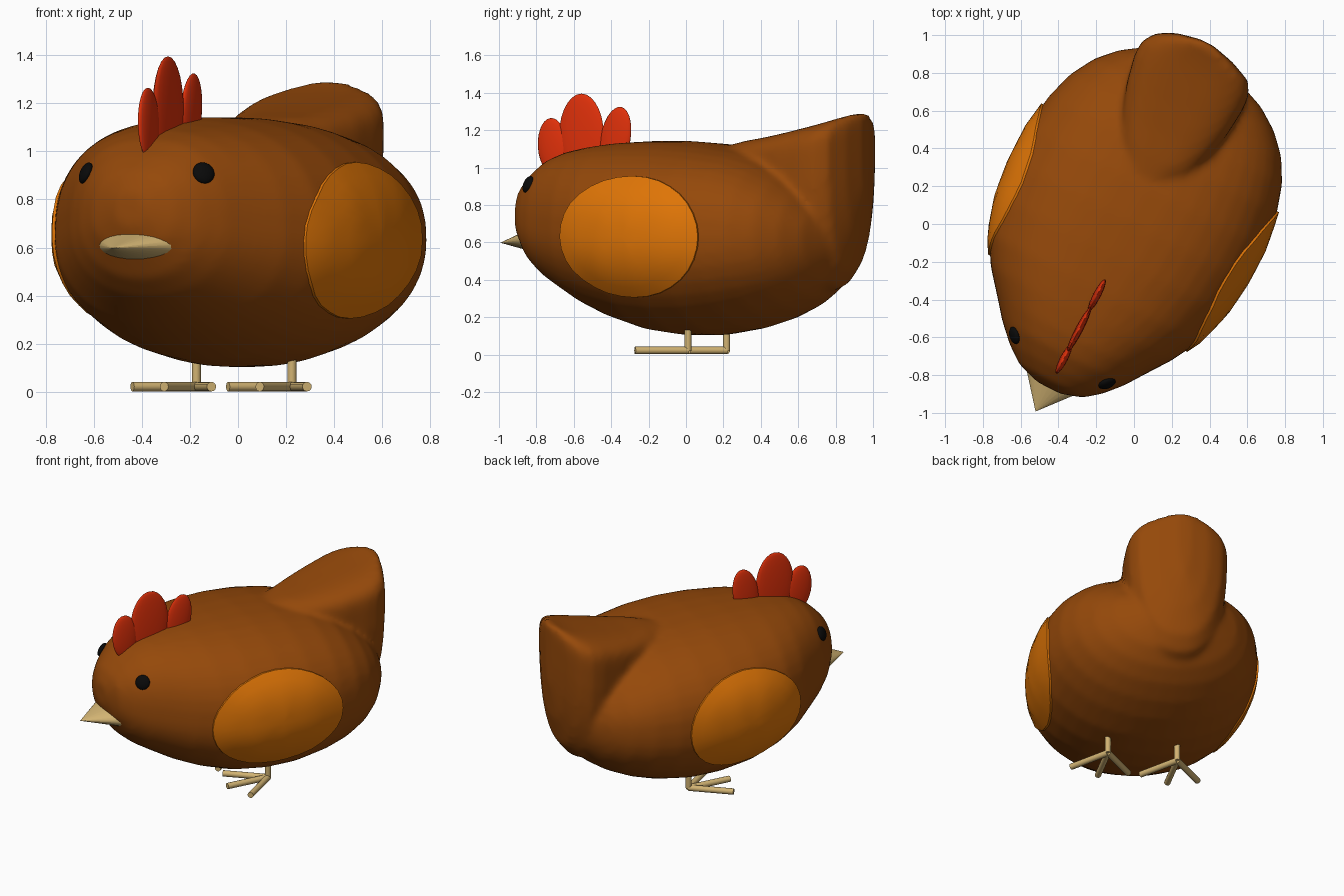
import bpy, bmesh, math
from mathutils import Matrix, Vector

if "Cube" in bpy.data.objects:
    bpy.data.objects.remove(bpy.data.objects["Cube"])

# The bird is modelled facing -y, then turned about z
TURN = Matrix.Rotation(math.radians(-27.5), 4, 'Z')
CX = -0.033


def material(name, rgb):
    m = bpy.data.materials.new(name)
    m.diffuse_color = (*rgb, 1)
    m.use_nodes = True
    m.node_tree.nodes["Principled BSDF"].inputs["Base Color"].default_value = m.diffuse_color
    return m


BROWN = material("brown", (0.30, 0.066, 0.003))
ORANGE = material("orange", (0.75, 0.18, 0.002))
RED = material("red", (0.75, 0.03, 0.003))
HORN = material("horn", (0.64, 0.45, 0.17))
BLACK = material("black", (0.003, 0.003, 0.003))


def finish(bm, name, mat, angle=50):
    bmesh.ops.recalc_face_normals(bm, faces=bm.faces)
    bm.transform(TURN)
    me = bpy.data.meshes.new(name)
    bm.to_mesh(me)
    bm.free()
    me.materials.append(mat)
    ob = bpy.data.objects.new(name, me)
    bpy.context.collection.objects.link(ob)
    bpy.ops.object.select_all(action='DESELECT')
    ob.select_set(True)
    bpy.context.view_layer.objects.active = ob
    bpy.ops.object.shade_smooth_by_angle(angle=math.radians(angle))
    return ob


def spow(v, p):
    return math.copysign(abs(v) ** p, v)


def loft(name, sections, mat, n_top, n_bot, seg=40):
    # sections: centre x, y, half width, bottom z, widest z, top z
    bm = bmesh.new()
    rings = []
    for cx, y, hw, zb, zc, zt in sections:
        ring = []
        for i in range(seg):
            a = 2 * math.pi * i / seg
            c, s = math.cos(a), math.sin(a)
            n, h = (n_top, zt - zc) if s >= 0 else (n_bot, zc - zb)
            ring.append(bm.verts.new((cx + hw * spow(c, 2 / n), y, zc + h * spow(s, 2 / n))))
        rings.append(ring)
    for r0, r1 in zip(rings, rings[1:]):
        for i in range(seg):
            j = (i + 1) % seg
            bm.faces.new((r0[i], r0[j], r1[j], r1[i]))
    bm.faces.new(rings[0])
    bm.faces.new(rings[-1])
    return finish(bm, name, mat, 70)


# Body
N_TOP, N_BOT = 2.4, 2.1
BODY = [(CX * min(1, (y + 1) * 2), y, *s) for y, *s in (
    (-.978, .07, .69, .76, .83), (-.94, .19, .58, .73, .915),
    (-.87, .28, .47, .70, .985), (-.78, .365, .395, .68, 1.05),
    (-.68, .44, .335, .66, 1.088), (-.55, .54, .26, .645, 1.113),
    (-.40, .625, .194, .635, 1.132), (-.20, .685, .131, .63, 1.142),
    (0, .708, .103, .63, 1.142), (.20, .708, .103, .63, 1.127),
    (.40, .678, .135, .63, 1.095), (.55, .632, .178, .63, 1.045),
    (.68, .558, .235, .63, .97), (.78, .462, .30, .63, .89),
    (.86, .345, .38, .63, .80), (.92, .19, .48, .63, .72))]
body = loft("body", BODY, BROWN, N_TOP, N_BOT)

# Tail, blended into the body
tail = loft("tail", [
    (-.06, .18, .05, .80, 1.0, 1.11), (-.06, .37, .21, .48, 1.0, 1.145),
    (-.07, .50, .26, .40, 1.02, 1.165), (-.08, .65, .30, .34, 1.04, 1.195),
    (-.09, .80, .322, .33, 1.06, 1.23), (-.092, .88, .318, .36, 1.08, 1.25),
    (-.088, .95, .275, .45, 1.10, 1.272), (-.10, 1.0, .17, .64, 1.12, 1.292),
    (-.10, 1.03, .04, .88, 1.16, 1.298)], BROWN, 3.2, 2.4)
bpy.ops.object.select_all(action='DESELECT')
tail.select_set(True)
body.select_set(True)
bpy.context.view_layer.objects.active = body
bpy.ops.object.join()
remesh = body.modifiers.new("blend", 'REMESH')
remesh.mode = 'VOXEL'
remesh.voxel_size = .02
remesh.use_smooth_shade = True
soften = body.modifiers.new("soften", 'SMOOTH')
soften.factor = .5
soften.iterations = 8


def body_half_width(y, z):
    for a, b in zip(BODY, BODY[1:]):
        if a[1] <= y <= b[1]:
            t = (y - a[1]) / (b[1] - a[1])
            _, _, hw, zb, zc, zt = [p + (q - p) * t for p, q in zip(a, b)]
            n, h = (N_TOP, zt - zc) if z >= zc else (N_BOT, zc - zb)
            return hw * max(0, 1 - (abs(z - zc) / h) ** n) ** (1 / n)


# Wings: oval patches following the body surface
for side, label, mid, half in ((-1, "left", -.08, .42), (1, "right", -.03, .44)):
    bm = bmesh.new()

    def wing_point(r, a):
        y, z = mid + half * r * math.cos(a), .63 + .325 * r * math.sin(a)
        return bm.verts.new((CX + side * (body_half_width(y, z) + .01), y, z))

    seg, steps = 32, 6
    centre = wing_point(0, 0)
    rings = [[wing_point(k / steps, 2 * math.pi * i / seg) for i in range(seg)]
             for k in range(1, steps + 1)]
    for i in range(seg):
        j = (i + 1) % seg
        bm.faces.new((centre, rings[0][i], rings[0][j]))
        for r0, r1 in zip(rings, rings[1:]):
            bm.faces.new((r0[i], r1[i], r1[j], r0[j]))
    rim = [bm.verts.new(v.co - Vector((side * .04, 0, 0))) for v in rings[-1]]
    for i in range(seg):
        j = (i + 1) % seg
        bm.faces.new((rings[-1][i], rim[i], rim[j], rings[-1][j]))
    finish(bm, label + "_wing", ORANGE, 40)


def ellipsoid(name, centre, radii, mat, rot=Matrix()):
    bm = bmesh.new()
    bmesh.ops.create_uvsphere(bm, u_segments=20, v_segments=14, radius=1)
    bm.transform(Matrix.Translation(centre) @ rot @ Matrix.Diagonal((*radii, 1)))
    return finish(bm, name, mat, 80)


# Eyes: thin discs turned outward
for side, label in ((-1, "left"), (1, "right")):
    y, z = -.815, .91
    x = -.013 + side * (body_half_width(y, z) + .002)
    out = Vector((side * .68, -.62, .38)).to_track_quat('Z', 'Y').to_matrix().to_4x4()
    ellipsoid(label + "_eye", (x, y, z), (.047, .047, .022), BLACK, out)

# Comb: three flat lobes
for name, y, z, ry, rz, tilt in (("front", -.805, 1.115, .088, .15, 4),
                                 ("middle", -.63, 1.17, .135, .225, 0),
                                 ("back", -.425, 1.155, .09, .172, -12)):
    ellipsoid(name + "_comb_lobe", (0, y, z), (.021, ry, rz), RED,
              Matrix.Rotation(math.radians(tilt), 4, 'X'))


def rod(name, a, b, r0, r1, mat, seg=12, squash=1):
    a, b = Vector(a), Vector(b)
    d = b - a
    bm = bmesh.new()
    bmesh.ops.create_cone(bm, cap_ends=True, segments=seg, radius1=r0, radius2=r1,
                          depth=d.length)
    rot = d.to_track_quat('Z', 'Y').to_matrix().to_4x4()
    bm.transform(Matrix.Translation((a + b) / 2) @ rot @ Matrix.Diagonal((1, squash, 1, 1)))
    return finish(bm, name, mat)


# Beak: flattened cone
rod("beak", (-.004, -.88, .613), (-.004, -1.12, .598), .2, .001, HORN, 24, .36)

# Legs and toes
for side, label in ((-1, "left"), (1, "right")):
    x, y = -.03 + side * .224, .113
    rod(label + "_leg", (x, y, .02), (x, y, .3), .019, .019, HORN)
    for k, ang in enumerate((-39, 0, 40)):
        a = math.radians(ang)
        rod(f"{label}_toe_{k + 1}", (x, y, .022),
            (x + .29 * math.sin(a), y - .29 * math.cos(a), .022), .02, .02, HORN)
